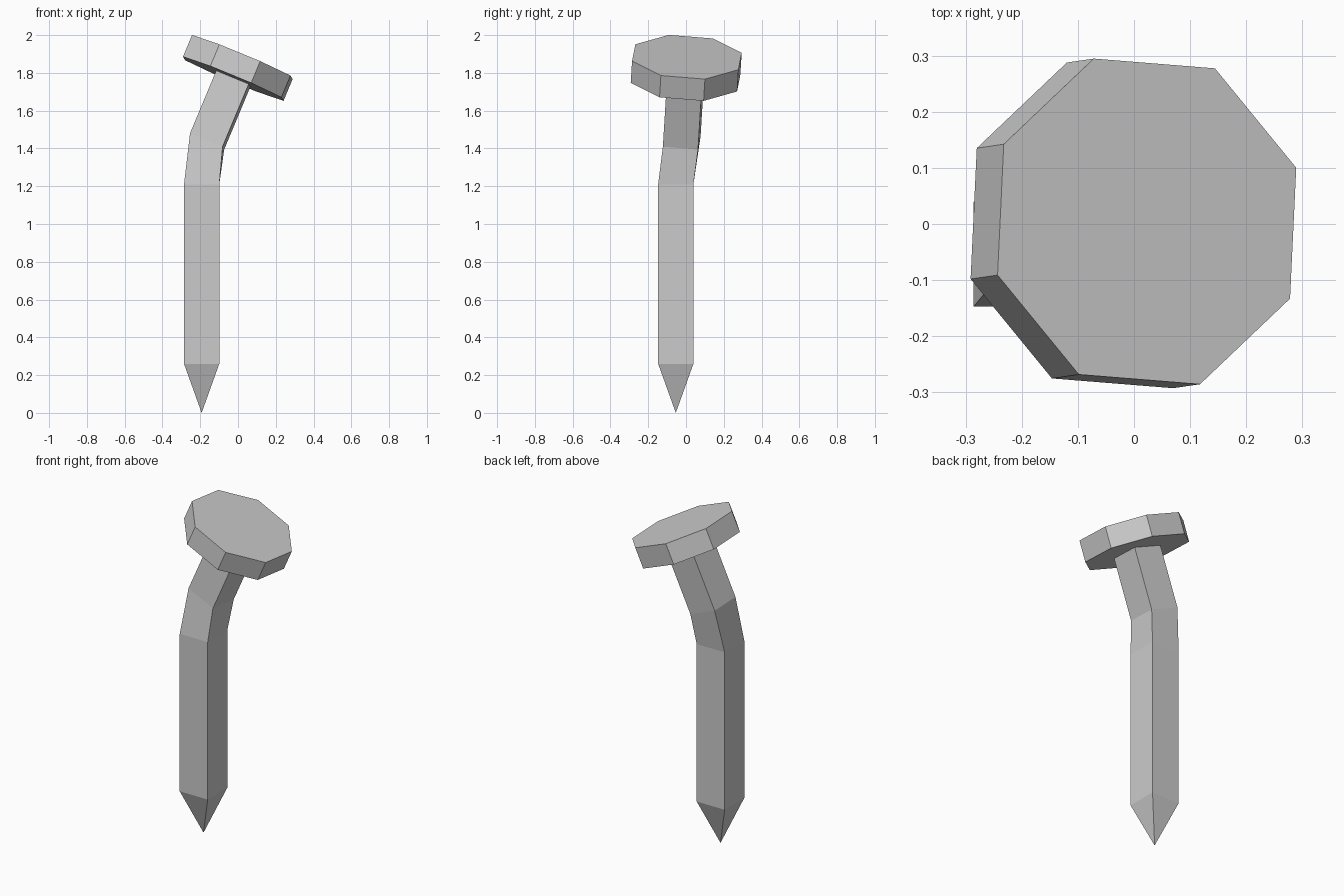
import bpy, bmesh
from math import cos, sin, tau
from mathutils import Vector

if "Cube" in bpy.data.objects:
    bpy.data.objects.remove(bpy.data.objects["Cube"])

# Tilted frame shared by the head and the bent end of the shank
N = Vector((0.048, 0.007, 0.115)).normalized()
U = Vector((0.211, -0.017, -0.087))
U = (U - N * U.dot(N)).normalized()
V = N.cross(U)
X, Y = Vector((1, 0, 0)), Vector((0, 1, 0))


def ring(bm, centre, radius, sides, u, v):
    angles = [(i + 0.5) * tau / sides for i in range(sides)]
    return [bm.verts.new(centre + radius * (cos(a) * u + sin(a) * v)) for a in angles]


def bridge(bm, low, high):
    n = len(low)
    for i in range(n):
        j = (i + 1) % n
        bm.faces.new((low[i], low[j], high[j], high[i]))


def finish(bm, name):
    bmesh.ops.recalc_face_normals(bm, faces=bm.faces)
    mesh = bpy.data.meshes.new(name)
    bm.to_mesh(mesh)
    bm.free()
    bpy.context.collection.objects.link(bpy.data.objects.new(name, mesh))


head_top = Vector((0.023, 0.0046, 1.884))
head_bottom = head_top - N * 0.125

# Octagonal tilted head
bm = bmesh.new()
low = ring(bm, head_bottom, 0.306, 8, U, V)
high = ring(bm, head_top, 0.306, 8, U, V)
bridge(bm, low, high)
bm.faces.new(low)
bm.faces.new(high)
finish(bm, "nail_head")

# Square bent shank with a pyramid point
bm = bmesh.new()
sx, sy, r = -0.1925, -0.054, 0.132
rings = [ring(bm, Vector((sx, sy, z)), r, 4, X, Y) for z in (0.26, 1.21)]
rings += [ring(bm, head_bottom - N * d, r, 4, U, V) for d in (0.36, 0)]
for a, b in zip(rings, rings[1:]):
    bridge(bm, a, b)
bm.faces.new(rings[-1])
tip = bm.verts.new((sx, sy, 0))
for i in range(4):
    bm.faces.new((tip, rings[0][(i + 1) % 4], rings[0][i]))
finish(bm, "nail_shank")
